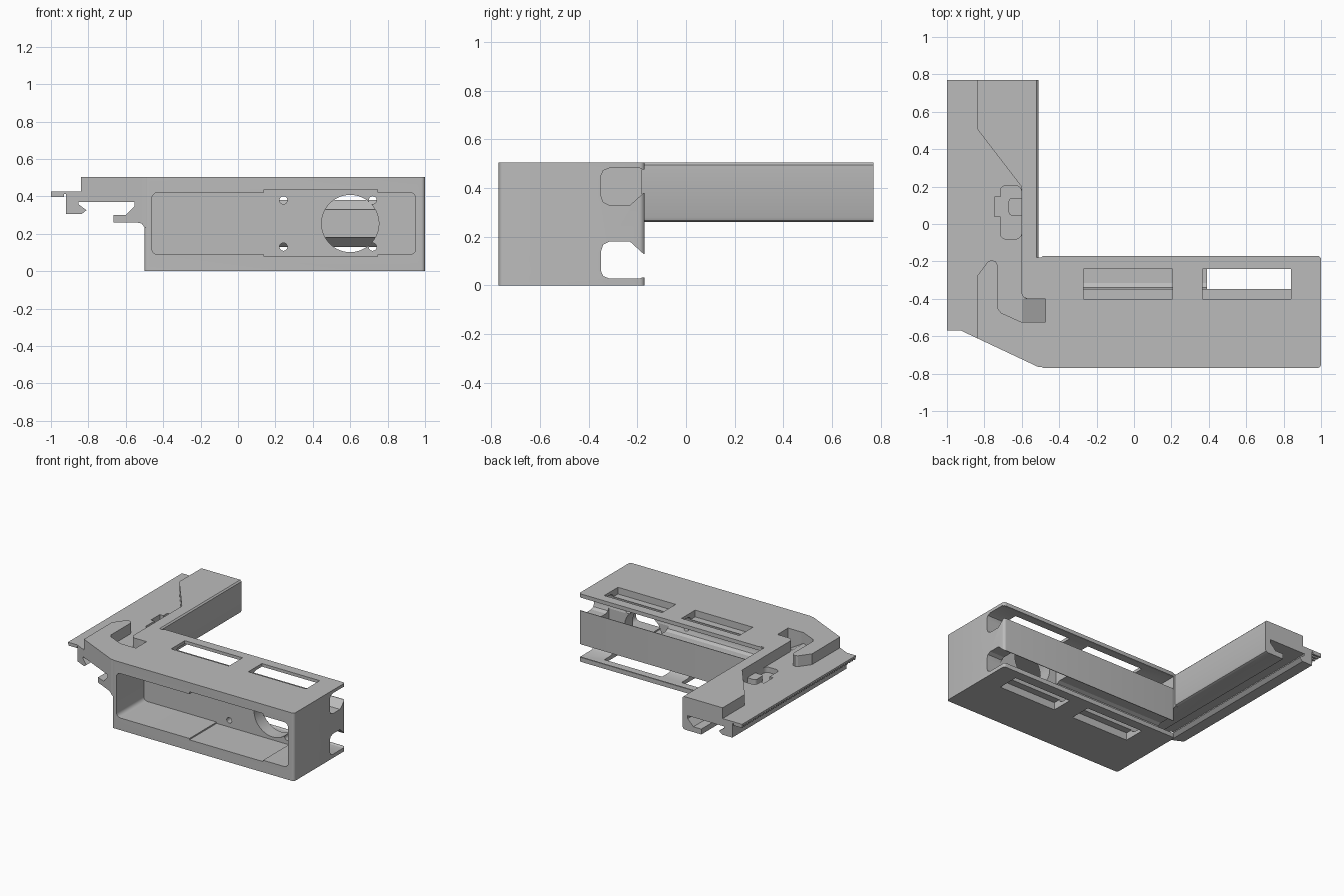
import bpy, bmesh, math
from mathutils import Vector

if "Cube" in bpy.data.objects:
    bpy.data.objects.remove(bpy.data.objects["Cube"], do_unlink=True)

grey = bpy.data.materials.new("plain grey")
grey.use_nodes = True
grey.diffuse_color = (0.5, 0.5, 0.5, 1)
grey.node_tree.nodes["Principled BSDF"].inputs["Base Color"].default_value = (0.5, 0.5, 0.5, 1)

TOP = 0.505
LOW = 0.425   # level of the sunken deck on the arm


def place(axis, p, d):
    u, v = p
    return {"x": (d, u, v), "y": (u, d, v), "z": (u, v, d)}[axis]


def prism(name, axis, pts, a, b, r=0.0):
    """Extrude a profile along an axis, rounding its long edges by r."""
    bm = bmesh.new()
    face = bm.faces.new([bm.verts.new(place(axis, p, a)) for p in pts])
    ext = bmesh.ops.extrude_face_region(bm, geom=[face])["geom"]
    move = Vector(place(axis, (0, 0), b - a))
    bmesh.ops.translate(bm, vec=move, verts=[g for g in ext if isinstance(g, bmesh.types.BMVert)])
    if r:
        long_edges = [e for e in bm.edges
                      if abs((e.verts[0].co - e.verts[1].co).normalized().dot(move.normalized())) > 0.99]
        bmesh.ops.bevel(bm, geom=long_edges, offset=r, segments=5, profile=0.5, affect="EDGES")
    bmesh.ops.recalc_face_normals(bm, faces=bm.faces)
    mesh = bpy.data.meshes.new(name)
    bm.to_mesh(mesh)
    bm.free()
    mesh.materials.append(grey)
    ob = bpy.data.objects.new(name, mesh)
    bpy.context.collection.objects.link(ob)
    return ob


def rect(u0, u1, v0, v1):
    return [(u0, v0), (u1, v0), (u1, v1), (u0, v1)]


def circle(u, v, r, n):
    return [(u + r * math.cos(2 * math.pi * i / n), v + r * math.sin(2 * math.pi * i / n)) for i in range(n)]


def combine(ob, tool, op="DIFFERENCE"):
    mod = ob.modifiers.new("combine", "BOOLEAN")
    mod.operation, mod.object, mod.solver = op, tool, "EXACT"
    bpy.context.view_layer.objects.active = ob
    bpy.ops.object.modifier_apply(modifier=mod.name)
    bpy.data.objects.remove(tool, do_unlink=True)


# Main housing and the side arm with its channel profile
frame = prism("bracket_frame", "z", rect(-0.5, 1, -0.77, -0.17), 0, TOP, 0.02)
arm_profile = [(-1, TOP), (-1, 0.412), (-0.92, 0.412), (-0.92, 0.305), (-0.837, 0.305), (-0.81, 0.326),
               (-0.853, 0.358), (-0.853, 0.37), (-0.553, 0.37), (-0.553, 0.348), (-0.6, 0.3),
               (-0.665, 0.3), (-0.665, 0.26), (-0.53, 0.26), (-0.516, 0.266), (-0.51, 0.28),
               (-0.51, 0.495), (-0.52, TOP)]
combine(frame, prism("arm", "y", arm_profile, -0.78, 0.77), "UNION")
combine(frame, prism("joint", "y", [(-0.54, 0.26), (-0.515, 0.255), (-0.5, 0.235), (-0.47, 0.235),
                                    (-0.47, TOP), (-0.54, TOP)], -0.765, -0.18), "UNION")

# Angled front corner of the arm
combine(frame, prism("corner_cut", "z", [(-1.1, -0.57), (-0.925, -0.57), (-0.5, -0.77), (-0.5, -0.9),
                                         (-1.1, -0.9)], -0.1, 0.6))

# Sunken deck with the curved finger, and the ramped pocket
deck = [(-1.1, 0.8), (-0.84, 0.8), (-0.84, 0.51), (-0.602, 0.2), (-0.602, -0.37), (-0.59, -0.393),
        (-0.57, -0.4), (-0.57, -0.525), (-0.6, -0.525), (-0.71, -0.475), (-0.73, -0.45), (-0.73, -0.22),
        (-0.74, -0.2), (-0.76, -0.193), (-0.78, -0.2), (-0.84, -0.28), (-0.84, -0.8), (-1.1, -0.8)]
combine(frame, prism("deck_cut", "z", deck, LOW, 0.6))
combine(frame, prism("ramp_cut", "y", [(-0.6, LOW), (-0.472, 0.35), (-0.472, 0.6), (-0.6, 0.6)], -0.525, -0.4))

# Latch recess around a small tab
latch = prism("latch_cut", "z", rect(-0.715, -0.602, -0.08, 0.205), 0.385, 0.48, 0.03)
combine(latch, prism("tab", "z", rect(-0.67, -0.55, 0.045, 0.14), 0.3, 0.6, 0.02))
combine(latch, prism("notch", "z", rect(-0.745, -0.69, 0.04, 0.145), 0.385, 0.48), "UNION")
combine(frame, latch)

# Front bay with its wider middle
combine(frame, prism("bay_cut", "y", rect(-0.46, 0.95, 0.09, 0.42), -0.8, -0.45, 0.03))
combine(frame, prism("bay_step_cut", "y", rect(0.14, 0.745, 0.08, 0.437), -0.8, -0.45))

# Twin rear slots that leave a flared rail between them
slot = [(-0.1, 0.38), (-0.175, 0.38), (-0.23, 0.33), (-0.315, 0.33), (-0.34, 0.342), (-0.35, 0.37),
        (-0.35, 0.45), (-0.34, 0.472), (-0.315, 0.482), (-0.19, 0.482), (-0.18, 0.477), (-0.1, 0.477)]
for flip in (False, True):
    pts = [(y, 0.51 - z) for y, z in slot] if flip else slot
    combine(frame, prism("slot_cut", "x", pts, -0.5, 1.1))

# Hollow in the rail, the round opening and four screw holes
combine(frame, prism("rail_cut", "z", rect(0.39, 0.88, -0.352, -0.24), 0.15, 0.36))
combine(frame, prism("round_cut", "y", circle(0.6, 0.255, 0.153, 64), -0.5, -0.3))
for x in (0.243, 0.72):
    for z in (0.13, 0.38):
        combine(frame, prism("screw_cut", "y", circle(x, z, 0.021, 20), -0.5, -0.3))

# Windows in the upper and lower plates
for x0, x1 in ((-0.27, 0.205), (0.365, 0.84)):
    for z0, z1 in ((0.455, 0.6), (-0.1, 0.055)):
        combine(frame, prism("window_cut", "z", rect(x0, x1, -0.4, -0.24), z0, z1))

bpy.ops.object.select_all(action="DESELECT")
frame.select_set(True)
bpy.context.view_layer.objects.active = frame
bpy.ops.object.shade_smooth_by_angle(angle=math.radians(25))

# Row of teeth under the thin outer fin
teeth = prism("fin_teeth", "y", rect(-1, -0.93, 0.398, 0.414), -0.565, -0.55)
row = teeth.modifiers.new("row", "ARRAY")
row.count = 45
row.use_relative_offset = False
row.use_constant_offset = True
row.constant_offset_displace = (0, 0.03, 0)
